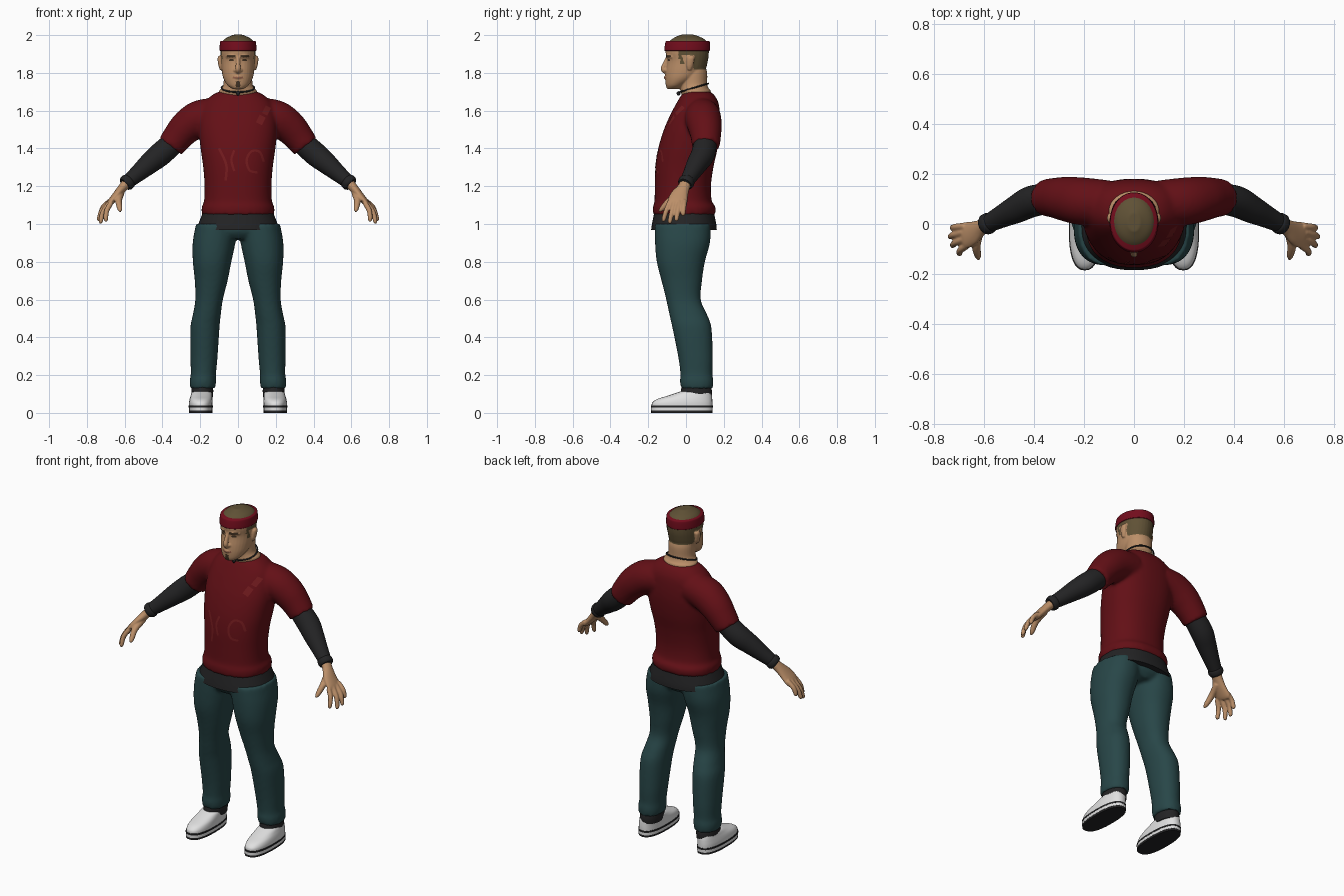
import bpy, bmesh, math
from mathutils import Vector
from mathutils.bvhtree import BVHTree

cube = bpy.data.objects.get("Cube")
if cube:
    bpy.data.objects.remove(cube)


def material(name, color):
    m = bpy.data.materials.new(name)
    m.use_nodes = True
    m.diffuse_color = (*color, 1)
    bsdf = next(n for n in m.node_tree.nodes if n.type == "BSDF_PRINCIPLED")
    bsdf.inputs["Base Color"].default_value = (*color, 1)
    return m


RED = material("shirt red", (.125, .005, .008))
PRINT = material("faded print red", (.17, .011, .013))
BAND = material("headband red", (.17, .004, .012))
BLACK = material("cloth black", (.017, .017, .018))
TEAL = material("trouser teal", (.021, .062, .065))
SKIN = material("skin", (.50, .275, .14))
LIP = material("lip", (.30, .12, .07))
HAIR = material("hair brown", (.115, .082, .036))
DARK = material("brow brown", (.06, .035, .018))
WHITE = material("shoe white", (.75, .75, .75))


def spline(keys, steps):
    """Catmull-Rom interpolation through keys of any dimension."""
    k = [Vector(p) for p in keys]
    k = [k[0] * 2 - k[1]] + k + [k[-1] * 2 - k[-2]]
    out = []
    for a, b, c, d in zip(k, k[1:], k[2:], k[3:]):
        for i in range(steps):
            t = i / steps
            out.append(b + (c - a) * (t / 2) + (a * 2 - b * 5 + c * 4 - d) * (t * t / 2)
                       + (b * 3 - a - c * 3 + d) * (t ** 3 / 2))
    return out + [k[-2]]


def loft(bm, keys, side=1, level=False, power=2, up=(0, 1, 0), steps=5, segs=32):
    """Capped skin over rings (x, y, z, rx, ry); level keeps the rings horizontal."""
    pts = spline(keys, steps)
    rings = []
    for i, p in enumerate(pts):
        a, b = Vector((1, 0, 0)), Vector((0, 1, 0))
        if not level:
            t = (pts[min(i + 1, len(pts) - 1)] - pts[max(i - 1, 0)]).to_3d().normalized()
            a = t.cross(Vector(up)).normalized()
            b = a.cross(t)
        ring = []
        for j in range(segs):
            ang = math.tau * j / segs
            c, s = (math.copysign(abs(f) ** (2 / power), f) for f in (math.cos(ang), math.sin(ang)))
            q = p.to_3d() + a * (c * p[3]) + b * (s * p[4])
            ring.append(bm.verts.new((q.x * side, q.y, q.z)))
        rings.append(ring)
    for lo, hi in zip(rings, rings[1:]):
        for j in range(segs):
            n = (j + 1) % segs
            bm.faces.new((lo[j], lo[n], hi[n], hi[j]))
    bm.faces.new(rings[0][::-1])
    bm.faces.new(rings[-1])


def body(bm, keys, **kw):
    """Horizontal loft from rows (z, centre x, half width, front y, back y)."""
    loft(bm, [(x, (f + b) / 2, z, w, (b - f) / 2) for z, x, w, f, b in keys], level=True, **kw)


def tube(bm, keys, **kw):
    """Round tube from rows (x, y, z, radius)."""
    loft(bm, [(*k, k[3]) for k in keys], **kw)


def finish(name, bm, mats, voxel=0, smooth=0, rule=None):
    bmesh.ops.recalc_face_normals(bm, faces=bm.faces)
    me = bpy.data.meshes.new(name)
    bm.to_mesh(me)
    bm.free()
    ob = bpy.data.objects.new(name, me)
    bpy.context.collection.objects.link(ob)
    if voxel:
        r = ob.modifiers.new("blend", "REMESH")
        r.mode, r.voxel_size = "VOXEL", voxel
        sm = ob.modifiers.new("soften", "SMOOTH")
        sm.factor, sm.iterations = .5, smooth
        deps = bpy.context.evaluated_depsgraph_get()
        ob.data = bpy.data.meshes.new_from_object(ob.evaluated_get(deps))
        ob.modifiers.clear()
        bpy.data.meshes.remove(me)
        ob.data.name = name
    ob.data.materials.clear()
    for m in mats:
        ob.data.materials.append(m)
    for p in ob.data.polygons:
        p.use_smooth = True
        p.material_index = rule(p.center) if rule else 0
    ob.data.set_sharp_from_angle(angle=math.radians(50))
    return ob


def simple(name, mat, maker, keys, **kw):
    bm = bmesh.new()
    maker(bm, keys, **kw)
    return finish(name, bm, [mat])


# Shirt: torso and short sleeves blended together
bm = bmesh.new()
body(bm, [(1.05, 0, .192, -.175, .157), (1.09, 0, .192, -.175, .157), (1.12, 0, .18, -.167, .137),
          (1.2, 0, .177, -.165, .132), (1.3, 0, .184, -.162, .145), (1.4, 0, .198, -.147, .167),
          (1.5, 0, .207, -.117, .18), (1.58, 0, .2, -.082, .18), (1.64, 0, .18, -.05, .172),
          (1.68, 0, .14, -.026, .152), (1.7, 0, .105, -.005, .13)], power=2.3, segs=48)
for s in (1, -1):
    tube(bm, [(.1, .085, 1.58, .09), (.2, .09, 1.56, .096), (.27, .1, 1.515, .09),
              (.32, .105, 1.46, .08), (.357, .105, 1.41, .073)], side=s)
shirt = finish("shirt", bm, [RED], .01, 6)

# Faded print strokes laid on the shirt front
tree = BVHTree.FromPolygons([v.co for v in shirt.data.vertices],
                            [p.vertices[:] for p in shirt.data.polygons])


def stroke(bm, pts, width):
    path = spline([(x, 0, z) for x, z in pts], 6)
    prev = None
    for i, p in enumerate(path):
        t = path[min(i + 1, len(path) - 1)] - path[max(i - 1, 0)]
        n = Vector((t.z, 0, -t.x)).normalized() * width / 2
        pair = []
        for q in (p + n, p - n):
            hit, normal = tree.ray_cast(Vector((q.x, -1, q.z)), Vector((0, 1, 0)))[:2]
            pair.append(bm.verts.new(hit + normal * .002))
        if prev:
            bm.faces.new((prev[0], prev[1], pair[1], pair[0]))
        prev = pair


bm = bmesh.new()
stroke(bm, [(-.1, 1.4), (-.075, 1.35), (-.06, 1.3), (-.065, 1.23)], .013)
stroke(bm, [(-.02, 1.39), (-.035, 1.34), (-.02, 1.28)], .012)
stroke(bm, [(.09 + .045 * math.cos(a), 1.33 + .06 * math.sin(a)) for a in range(6)], .012)
stroke(bm, [(.11, 1.53), (.13, 1.57)], .035)
stroke(bm, [(.14, 1.58), (.16, 1.62)], .03)
finish("shirt_print", bm, [PRINT])

# Dark undershirt hem
simple("undershirt_hem", BLACK, body,
       [(.967, 0, .22, -.185, .163), (1.0, 0, .21, -.18, .16), (1.075, 0, .18, -.165, .145)],
       power=2.3, segs=48)

# Trousers: two legs and hips blended together
bm = bmesh.new()
body(bm, [(.92, 0, .13, -.13, .1), (.96, 0, .2, -.16, .128), (1.02, 0, .19, -.16, .13)])
for s in (1, -1):
    body(bm, [(.13, .187, .067, -.027, .142), (.17, .186, .07, -.032, .145), (.21, .183, .067, -.03, .14),
              (.3, .18, .072, -.042, .142), (.45, .175, .077, -.072, .135), (.52, .165, .074, -.088, .112),
              (.6, .153, .073, -.105, .078), (.7, .142, .087, -.13, .085), (.8, .137, .102, -.155, .1),
              (.9, .127, .113, -.164, .127), (1.0, .113, .11, -.166, .132)], side=s, power=2.2)
finish("trousers", bm, [TEAL], .01, 5)

# Head, neck, ears and facial relief blended together
bm = bmesh.new()
body(bm, [(1.715, 0, .03, -.1, -.03), (1.735, 0, .056, -.107, .0), (1.77, 0, .077, -.11, .06),
          (1.81, 0, .086, -.108, .1), (1.865, 0, .09, -.1, .116), (1.91, 0, .093, -.108, .121),
          (1.95, 0, .09, -.1, .118), (1.98, 0, .07, -.073, .095), (2.002, 0, .025, -.03, .045)])
body(bm, [(1.64, 0, .1, -.01, .13), (1.7, 0, .101, -.028, .132), (1.715, 0, .09, -.03, .122),
          (1.74, 0, .077, -.032, .113), (1.8, 0, .075, -.03, .112), (1.84, 0, .07, -.02, .1)])
tube(bm, [(0, -.098, 1.885, .008), (0, -.113, 1.845, .012), (0, -.12, 1.82, .014), (0, -.105, 1.803, .012)])
tube(bm, [(-.024, -.1, 1.775, .005), (0, -.108, 1.776, .009), (.024, -.1, 1.775, .005)])
for s in (1, -1):
    tube(bm, [(.008, -.1, 1.886, .008), (.035, -.092, 1.89, .01), (.062, -.07, 1.884, .007)], side=s)
    tube(bm, [(.005, -.107, 1.816, .009), (.015, -.104, 1.813, .01), (.019, -.098, 1.813, .006)], side=s)
    loft(bm, [(.086, .018, 1.815, .01, .01), (.092, .02, 1.84, .012, .018),
              (.095, .025, 1.88, .013, .02), (.09, .028, 1.893, .006, .01)], side=s, level=True)


def head_color(c):
    x, y, z = abs(c.x), c.y, c.z
    ear = x > .088 and y < .05 and z < 1.893
    if z > 1.935 or not ear and (z > 1.818 and y > .04 or z > 1.875 and y > -.04
                                 or z > 1.845 and -.03 < y < .005):
        return 1
    if y < -.05:
        if .014 < x < .06 and abs(z - 1.889) < .006:
            return 2
        if math.hypot((x - .035) / .014, (z - 1.867) / .006) < 1:
            return 2
        if x < .012 and 1.722 < z < 1.756 and y < -.08:
            return 2
        if x < .027 and abs(z - 1.775) < .005:
            return 3
    return 0


finish("head", bm, [SKIN, HAIR, DARK, LIP], .004, 4, head_color)

# Headband
simple("headband", BAND, body, [(1.916, 0, .094, -.111, .123), (1.923, 0, .098, -.115, .127),
       (1.962, 0, .095, -.109, .126), (1.97, 0, .09, -.103, .121)], segs=48)

# Neck cord and pendant
ring = [(.087 * math.cos(a), .041 + .077 * math.sin(a), 1.721 + .023 * math.sin(a), .0045)
        for a in (math.tau * i / 16 for i in range(17))]
simple("neck_cord", BLACK, tube, ring, up=(0, 0, 1), steps=2, segs=8)
simple("pendant", BLACK, tube, [(0, -.036, 1.702, .005), (0, -.039, 1.692, .011), (0, -.04, 1.68, .005)], segs=12)

for s, label in ((1, "left_"), (-1, "right_")):
    # Long dark undersleeve with a cuff
    simple(label + "undersleeve", BLACK, tube,
           [(.33, .105, 1.44, .06), (.41, .09, 1.37, .063), (.47, .06, 1.32, .056),
            (.53, .03, 1.268, .045), (.585, .002, 1.222, .036)], side=s)
    simple(label + "cuff", BLACK, tube,
           [(.572, .009, 1.233, .036), (.58, .005, 1.226, .042), (.592, -.002, 1.216, .042),
            (.6, -.006, 1.209, .036)], side=s)

    # Hand: palm, four fingers and thumb blended together
    bm = bmesh.new()
    loft(bm, [(.585, .002, 1.222, .03, .026), (.612, -.014, 1.19, .033, .024), (.645, -.036, 1.15, .048, .021),
              (.675, -.046, 1.115, .053, .017), (.686, -.05, 1.1, .045, .011)], side=s, up=(.8, 0, .6))
    for base, tip in (((.672, -.088, 1.112), (.703, -.122, 1.013)), ((.682, -.062, 1.11), (.732, -.088, 1.003)),
                      ((.684, -.034, 1.113), (.742, -.052, 1.016)), ((.678, -.008, 1.122), (.734, -.016, 1.045))):
        a, b = Vector(base), Vector(tip)
        mid = (a + b) / 2 + Vector((.008, 0, .006))
        tube(bm, [(*a, .014), (*mid, .0135), (*a.lerp(b, .9), .0115), (*b, .005)], side=s, segs=16)
    tube(bm, [(.62, -.025, 1.165, .02), (.632, -.085, 1.125, .018), (.626, -.125, 1.083, .014),
              (.623, -.142, 1.066, .006)], side=s, segs=16)
    finish(label + "hand", bm, [SKIN], .005, 3)

    # Shoe: layered sole, upper and dark ankle collar
    for part, mat, lo, hi, grow in (("outsole", BLACK, 0, .012, 0), ("midsole", WHITE, .012, .028, .001),
                                    ("welt", BLACK, .028, .038, .002)):
        simple(label + part, mat, body, [(z, .197, .062 + grow, -.184 - grow, .14 + grow) for z in (lo, hi)],
               side=s, power=2.5, steps=1)
    simple(label + "shoe_upper", WHITE, body,
           [(.036, .197, .062, -.183, .14), (.055, .197, .062, -.178, .14), (.073, .196, .06, -.153, .139),
            (.09, .194, .057, -.1, .137), (.108, .192, .053, -.045, .132), (.113, .191, .045, -.03, .125)],
           side=s, power=2.4)
    simple(label + "ankle_collar", BLACK, body,
           [(.08, .19, .056, -.02, .136), (.11, .189, .058, -.028, .138), (.15, .188, .056, -.02, .13)], side=s)
